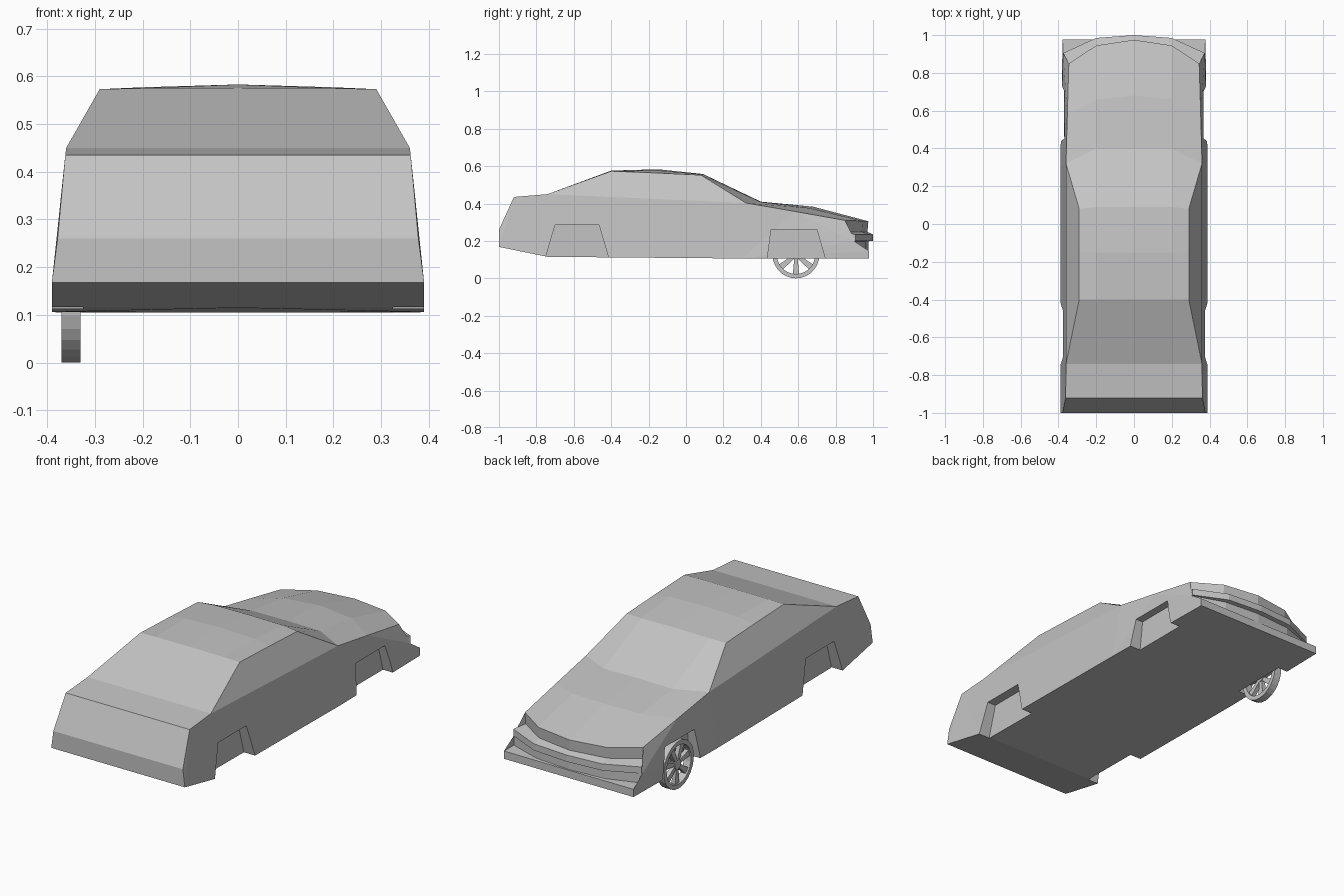
import bpy, bmesh, math
from mathutils import Matrix

cube = bpy.data.objects.get("Cube")
if cube:
    bpy.data.objects.remove(cube, do_unlink=True)

grey = bpy.data.materials.new("plain grey")
grey.use_nodes = True
colour = (0.55, 0.55, 0.55, 1)
grey.diffuse_color = colour
grey.node_tree.nodes["Principled BSDF"].inputs["Base Color"].default_value = colour


def finish(name, bm, mirrored=False):
    """Turn a bmesh into an object, optionally mirrored across x."""
    bmesh.ops.recalc_face_normals(bm, faces=bm.faces)
    mesh = bpy.data.meshes.new(name)
    bm.to_mesh(mesh)
    bm.free()
    mesh.materials.append(grey)
    obj = bpy.data.objects.new(name, mesh)
    bpy.context.collection.objects.link(obj)
    if mirrored:
        obj.modifiers.new("mirror", "MIRROR").merge_threshold = 0.0005
    return obj


# Body: cross rows from the tail, over the roof, down to the front sill
bm = bmesh.new()
MID = 0.2


def row(x, y, z, dy=0.0, dz=0.0, sweep=0.0):
    """Outer edge point, a middle point and a centre point."""
    return [bm.verts.new(p) for p in (
        (x, y, z), (MID, y + dy - sweep, z + dz * 0.7), (0, y + dy, z + dz))]


rows = [
    row(0.39, -1, 0.168),
    row(0.378, -1, 0.26),
    row(0.362, -0.92, 0.435),
    row(0.36, -0.74, 0.45),
    row(0.29, -0.4, 0.573, 0, 0.003),
    row(0.29, -0.15, 0.563, 0, 0.02),
    row(0.29, 0.08, 0.552, 0.01, 0.006),
    row(0.36, 0.32, 0.403, 0.08, 0.007),
    row(0.353, 0.58, 0.358, 0.1, 0.025, 0.02),
    row(0.345, 0.85, 0.31, 0.125, -0.005, 0.03),
    row(0.345, 0.845, 0.248, 0.125, 0, 0.03),
    row(0.375, 0.905, 0.235, 0.095, 0, 0.015),
    row(0.375, 0.905, 0.2, 0.095, 0, 0.015),
    row(0.375, 0.9, 0.198, 0.075, 0, 0.015),
    row(0.375, 0.9, 0.148, 0.075, 0, 0.015),
    row(0.378, 0.978, 0.146),
    row(0.378, 0.978, 0.105),
]
for a, b in zip(rows, rows[1:]):
    for i in (0, 1):
        bm.faces.new((a[i], a[i + 1], b[i + 1], b[i]))

edge = [r[0] for r in rows]
sill_rear = bm.verts.new((0.39, -0.74, 0.115))
sill_front = bm.verts.new((0.39, 0.3, 0.106))
floor_rear = bm.verts.new((0, -0.74, 0.115))
# Side panels and side window
bm.faces.new(edge[:4] + [sill_rear])
bm.faces.new((edge[3], edge[7], sill_front, sill_rear))
bm.faces.new(edge[7:] + [sill_front])
bm.faces.new(edge[3:8])
# Underside
bm.faces.new(rows[0] + [floor_rear, sill_rear])
bm.faces.new([sill_rear, floor_rear] + rows[-1][::-1] + [sill_front])
bmesh.ops.triangulate(bm, faces=[f for f in bm.faces if len(f.verts) > 4])
body = finish("car_body", bm, True)


# Wheel arches: shallow pockets cut into both sides
def arch(name, bottom_rear, top_rear, top_front, bottom_front, top):
    bm = bmesh.new()
    low = 0.1
    outline = [(bottom_rear, low), (top_rear, top), (top_front, top), (bottom_front, low)]
    inner = [bm.verts.new((0.325, y, z)) for y, z in outline]
    face = bm.faces.new(inner)
    out = bmesh.ops.extrude_face_region(bm, geom=[face])["geom"]
    bmesh.ops.translate(bm, vec=(0.2, 0, 0),
                        verts=[v for v in out if isinstance(v, bmesh.types.BMVert)])
    cutter = finish(name, bm, True)
    cutter.hide_render = True
    cutter.hide_set(True)
    cutter.display_type = "WIRE"
    cut = body.modifiers.new(name, "BOOLEAN")
    cut.operation = "DIFFERENCE"
    cut.solver = "EXACT"
    cut.object = cutter


arch("rear_arch_cutter", -0.754, -0.7, -0.465, -0.411, 0.285)
arch("front_arch_cutter", 0.434, 0.455, 0.7, 0.746, 0.26)

# Wheel: open rim ring, hub and tapered spokes, all turned about the x axis
bm = bmesh.new()
SIDES, SPOKES, HALF = 28, 7, 0.02


def ring(radius, half):
    turn = [2 * math.pi * i / SIDES for i in range(SIDES)]
    return [[bm.verts.new((x, radius * math.sin(t), radius * math.cos(t))) for t in turn]
            for x in (-half, half)]


outer, inner = ring(0.125, HALF), ring(0.102, HALF)
loops = [outer[0], outer[1], inner[1], inner[0]]
for a, b in zip(loops, loops[1:] + loops[:1]):
    for i in range(SIDES):
        j = (i + 1) % SIDES
        bm.faces.new((a[i], a[j], b[j], b[i]))
axle = Matrix.Rotation(math.pi / 2, 4, "Y")
bmesh.ops.create_cone(bm, cap_ends=True, segments=14, radius1=0.026, radius2=0.026,
                      depth=0.03, matrix=axle)
for k in range(SPOKES):
    spoke = bmesh.ops.create_cube(bm, size=1)["verts"]
    for v in spoke:
        far = v.co.z > 0
        v.co = (v.co.x * 0.022, v.co.y * (0.034 if far else 0.018), 0.106 if far else 0.015)
    spin = Matrix.Rotation(math.pi + 2 * math.pi * k / SPOKES, 3, "X")
    bmesh.ops.rotate(bm, verts=spoke, cent=(0, 0, 0), matrix=spin)
wheel = finish("front_wheel", bm)
wheel.location = (-0.35, 0.588, 0.125)
